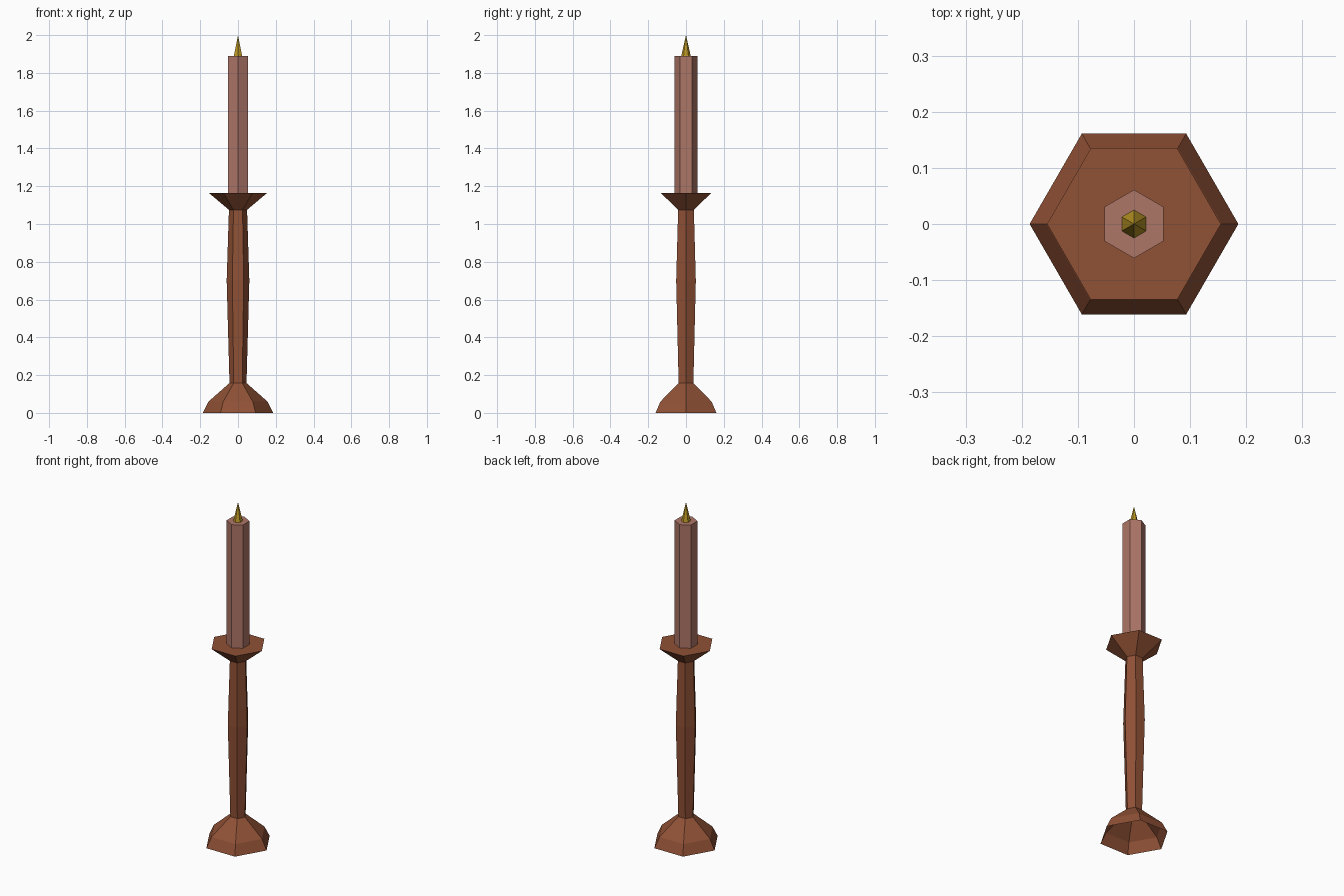
import bpy, bmesh, math

if "Cube" in bpy.data.objects:
    bpy.data.objects.remove(bpy.data.objects["Cube"])

SIDES = 6


def material(name, rgb):
    m = bpy.data.materials.new(name)
    m.diffuse_color = (*rgb, 1)
    m.use_nodes = True
    m.node_tree.nodes["Principled BSDF"].inputs["Base Color"].default_value = m.diffuse_color
    return m


def turned(name, profile, mat, turn=0.0, cap_top=False):
    """Six-sided lathe of (radius, z) points; radius 0 makes a tip."""
    bm = bmesh.new()
    rings = []
    for r, z in profile:
        count = SIDES if r > 0 else 1
        rings.append([bm.verts.new((r * math.cos(turn + i * math.tau / SIDES),
                                    r * math.sin(turn + i * math.tau / SIDES), z))
                      for i in range(count)])
    for a, b in zip(rings, rings[1:]):
        for i in range(SIDES):
            j = (i + 1) % SIDES
            if len(b) == 1:
                bm.faces.new((a[i], a[j], b[0]))
            else:
                bm.faces.new((a[i], a[j], b[j], b[i]))
    if cap_top:
        bm.faces.new(rings[-1])
    me = bpy.data.meshes.new(name)
    bm.to_mesh(me)
    bm.free()
    me.materials.append(mat)
    ob = bpy.data.objects.new(name, me)
    bpy.context.collection.objects.link(ob)
    return ob


wood = material("wood", (0.279, 0.082, 0.036))
wax = material("wax", (0.42, 0.18, 0.137))
gold = material("flame_gold", (0.50, 0.31, 0.018))

# Holder: hollow flared foot, swelling stem, flat drip dish
turned("candle_holder", [(0.186, 0), (0.156, 0.06), (0.045, 0.158), (0.06, 0.70),
                         (0.048, 1.075), (0.155, 1.165)], wood, cap_top=True)

# Candle, turned so its corners face front and back
turned("candle", [(0.061, 1.165), (0.061, 1.89)], wax, math.pi / 6, cap_top=True)

# Flame
turned("flame", [(0.025, 1.89), (0, 2.0)], gold, math.pi / 6)
